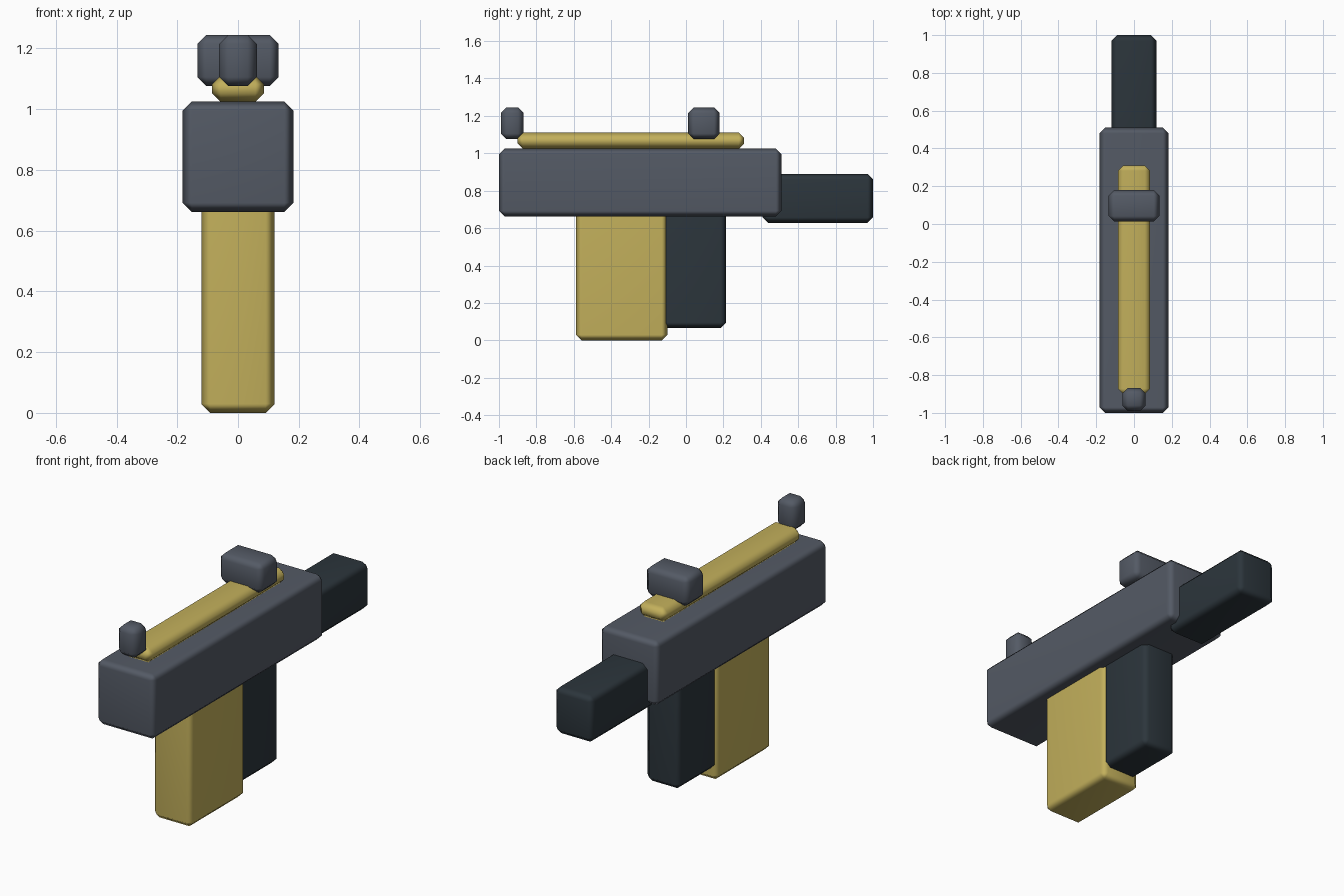
import bpy

if "Cube" in bpy.data.objects:
    bpy.data.objects.remove(bpy.data.objects["Cube"])


def material(name, rgb):
    m = bpy.data.materials.new(name)
    m.diffuse_color = (*rgb, 1)
    m.use_nodes = True
    m.node_tree.nodes["Principled BSDF"].inputs["Base Color"].default_value = m.diffuse_color
    return m


GREY = material("slate_grey", (0.088, 0.102, 0.130))
GOLD = material("brass_gold", (0.54, 0.43, 0.105))
DARK = material("dark_blue_grey", (0.025, 0.036, 0.045))


def block(name, half_width, y, z, mat, bevel=0.03):
    """Chamfered, softly shaded box centred on x = 0."""
    bpy.ops.mesh.primitive_cube_add(
        size=1, location=(0, (y[0] + y[1]) / 2, (z[0] + z[1]) / 2))
    ob = bpy.context.object
    ob.name = name
    ob.scale = (2 * half_width, y[1] - y[0], z[1] - z[0])
    bpy.ops.object.transform_apply(location=False, rotation=False, scale=True)
    ob.data.materials.append(mat)
    bpy.ops.object.shade_smooth()
    mod = ob.modifiers.new("chamfer", 'BEVEL')
    mod.width = bevel
    mod.segments = 1
    mod.limit_method = 'NONE'
    ob.modifiers.new("soft_edges", 'WEIGHTED_NORMAL')
    return ob


# Main body and the rear block
block("body", 0.182, (-1.0, 0.51), (0.662, 1.025), GREY)
block("rear_block", 0.12, (0.41, 1.0), (0.628, 0.89), DARK)

# Two blocks hanging underneath
block("front_grip", 0.121, (-0.588, -0.10), (0.0, 0.72), GOLD)
block("rear_grip", 0.107, (-0.13, 0.215), (0.066, 0.72), DARK)

# Top rail with its two sights
block("top_rail", 0.085, (-0.90, 0.31), (1.024, 1.11), GOLD, 0.028)
block("rear_sight", 0.134, (0.012, 0.18), (1.076, 1.245), GREY)
block("front_sight", 0.062, (-0.99, -0.868), (1.076, 1.245), GREY)
